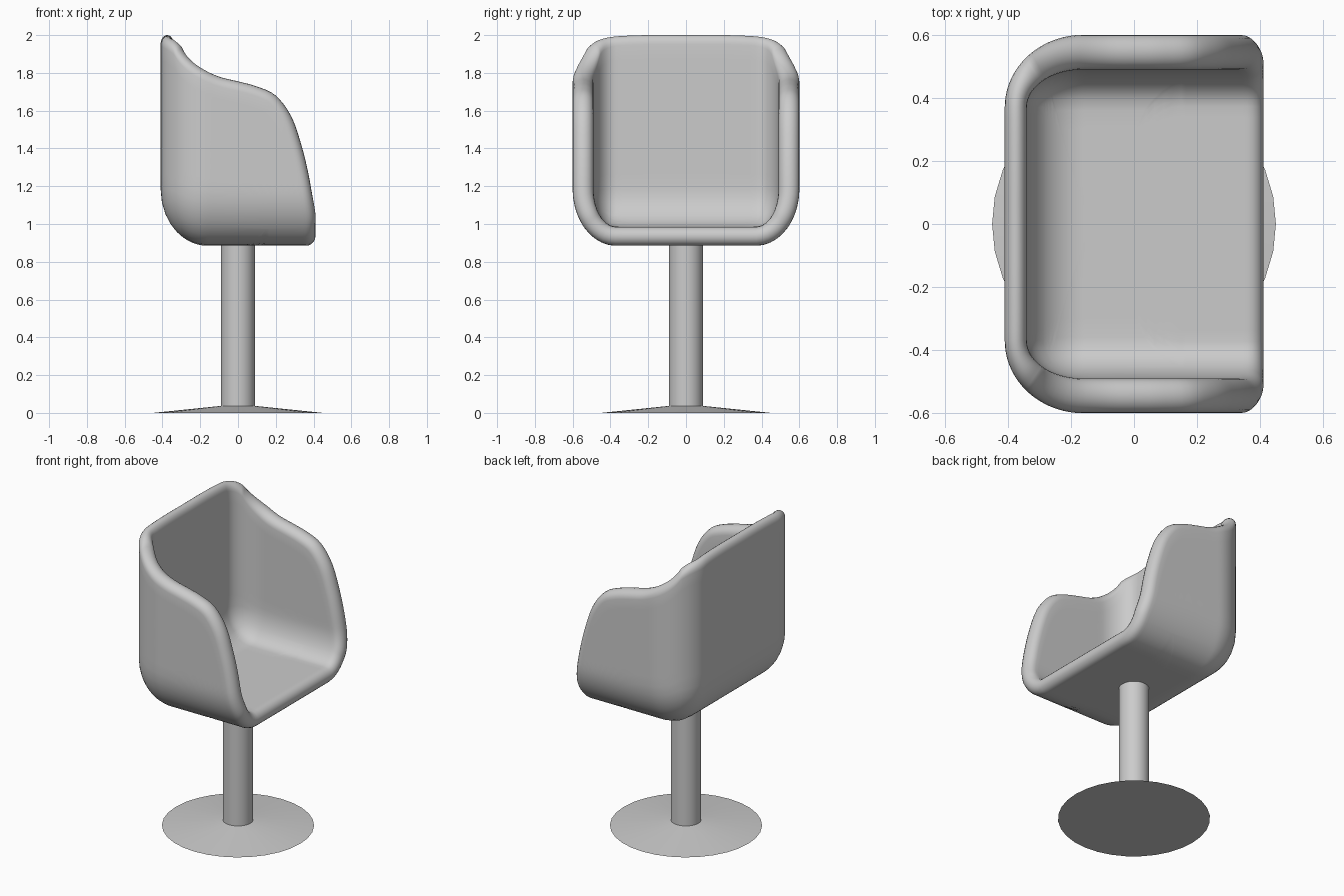
import bpy, bmesh, math
from mathutils import Vector

if "Cube" in bpy.data.objects:
    bpy.data.objects.remove(bpy.data.objects["Cube"])

FLOOR, BACK, SIDE, FRONT = 0.885, -0.41, 0.6, 0.41
RADII = Vector((0.25, 0.23, 0.30))       # outer corner rounding per axis
THICK = Vector((0.07, 0.11, 0.10))       # shell thickness per axis
CAP = 0.05                               # depth of the rounded rim
FOOT = 0.15


def spline(pts, n):
    """Smooth 2D curve through the points, n steps per span."""
    p = [Vector(a) for a in pts]
    p = [2 * p[0] - p[1]] + p + [2 * p[-1] - p[-2]]
    out = []
    for i in range(1, len(p) - 2):
        a, b, c, d = p[i - 1:i + 3]
        for k in range(n):
            t = k / n
            out.append(0.5 * (2 * b + (c - a) * t + (2 * a - 5 * b + 4 * c - d) * t * t
                              + (3 * b - a - 3 * c + d) * t ** 3))
    return out + [p[-2]]


def rounded(p, w):
    """Move a point of the sharp box onto the rounded shell; w=1 outside, w=-1 inside."""
    q = Vector((max(p.x, BACK + RADII.x), min(p.y, SIDE - RADII.y), max(p.z, FLOOR + RADII.z)))
    e = Vector([(p[i] - q[i]) / RADII[i] for i in range(3)]).normalized()
    return Vector([q[i] + (RADII[i] - THICK[i] * (1 - w) / 2) * e[i] for i in range(3)])


# Half of the rim: (foot on the floor, rim point, inward direction)
rays = []
for i in range(16):
    y = SIDE * i / 16
    rays.append((Vector((FOOT, y, FLOOR)), Vector((FRONT, y, FLOOR)), Vector((-1, 0, 0))))

arm = spline([(0.41, 0.885), (0.41, 1.0), (0.397, 1.12), (0.372, 1.27), (0.335, 1.42),
              (0.282, 1.57), (0.2, 1.68), (0.1, 1.728), (0, 1.755), (-0.1, 1.78),
              (-0.2, 1.825), (-0.3, 1.88), (-0.41, 1.945)], 4)
for i, r in enumerate(arm):
    t = arm[min(i + 1, len(arm) - 1)] - arm[max(i - 1, 0)]
    inward = Vector((-t.y, 0, t.x)).normalized()
    inward.x *= min(1, max(0, (r.x - BACK) / 0.3))
    foot = Vector((FOOT + (BACK - FOOT) * i / (len(arm) - 1), SIDE, FLOOR))
    rays.append((foot, Vector((r.x, SIDE, r.y)), inward.normalized()))

for r in spline([(0.6, 1.945), (0.5, 1.975), (0.37, 1.993), (0.2, 2.0), (0, 2.0)], 5)[1:]:
    rays.append((Vector((BACK, r.x, FLOOR)), Vector((BACK, r.x, r.y)), Vector((0, 0, -1))))

# Seat shell: every ray runs centre - foot - rim outside, then back inside
bm = bmesh.new()
centre = Vector((-0.13, 0, FLOOR))
columns = []
for foot, rim, inward in rays:
    end = rim + inward * CAP
    path = [centre.lerp(foot, k / 10) for k in range(10)] + [foot.lerp(end, k / 14) for k in range(15)]
    pts = [rounded(p, 1) for p in path]
    for k in range(1, 10):
        a = math.pi / 2 - math.pi * k / 10
        pts.append(rounded(end - inward * CAP * math.cos(a), math.sin(a)))
    pts += [rounded(p, -1) for p in reversed(path)]
    columns.append([bm.verts.new(p) for p in pts])
for a, b in zip(columns, columns[1:]):
    for k in range(len(a) - 1):
        bm.faces.new((a[k], a[k + 1], b[k + 1], b[k]))
bmesh.ops.remove_doubles(bm, verts=bm.verts, dist=1e-5)
bmesh.ops.dissolve_degenerate(bm, edges=bm.edges, dist=1e-6)
# Mirror to the other side
geom = bm.verts[:] + bm.edges[:] + bm.faces[:]
bmesh.ops.mirror(bm, geom=geom, axis='Y', merge_dist=1e-4)
bmesh.ops.remove_doubles(bm, verts=bm.verts, dist=1e-5)
bmesh.ops.recalc_face_normals(bm, faces=bm.faces)
mesh = bpy.data.meshes.new("seat_shell")
bm.to_mesh(mesh)
bm.free()
seat = bpy.data.objects.new("seat_shell", mesh)
bpy.context.collection.objects.link(seat)
for f in mesh.polygons:
    f.use_smooth = True


# Pedestal column and flat conical base
def cone(name, r1, r2, z0, z1):
    bpy.ops.mesh.primitive_cone_add(vertices=32, radius1=r1, radius2=r2, depth=z1 - z0,
                                    location=(0, 0, (z0 + z1) / 2))
    bpy.context.object.name = name
    bpy.ops.object.shade_smooth_by_angle(angle=math.radians(30))
    if r1 != r2:                         # keep the thin outer edge crisp
        for f in bpy.context.object.data.polygons:
            f.use_smooth = abs(f.normal.z) < 0.9999


cone("column", 0.09, 0.09, 0.03, 0.92)
cone("base", 0.45, 0.09, 0.0, 0.037)
